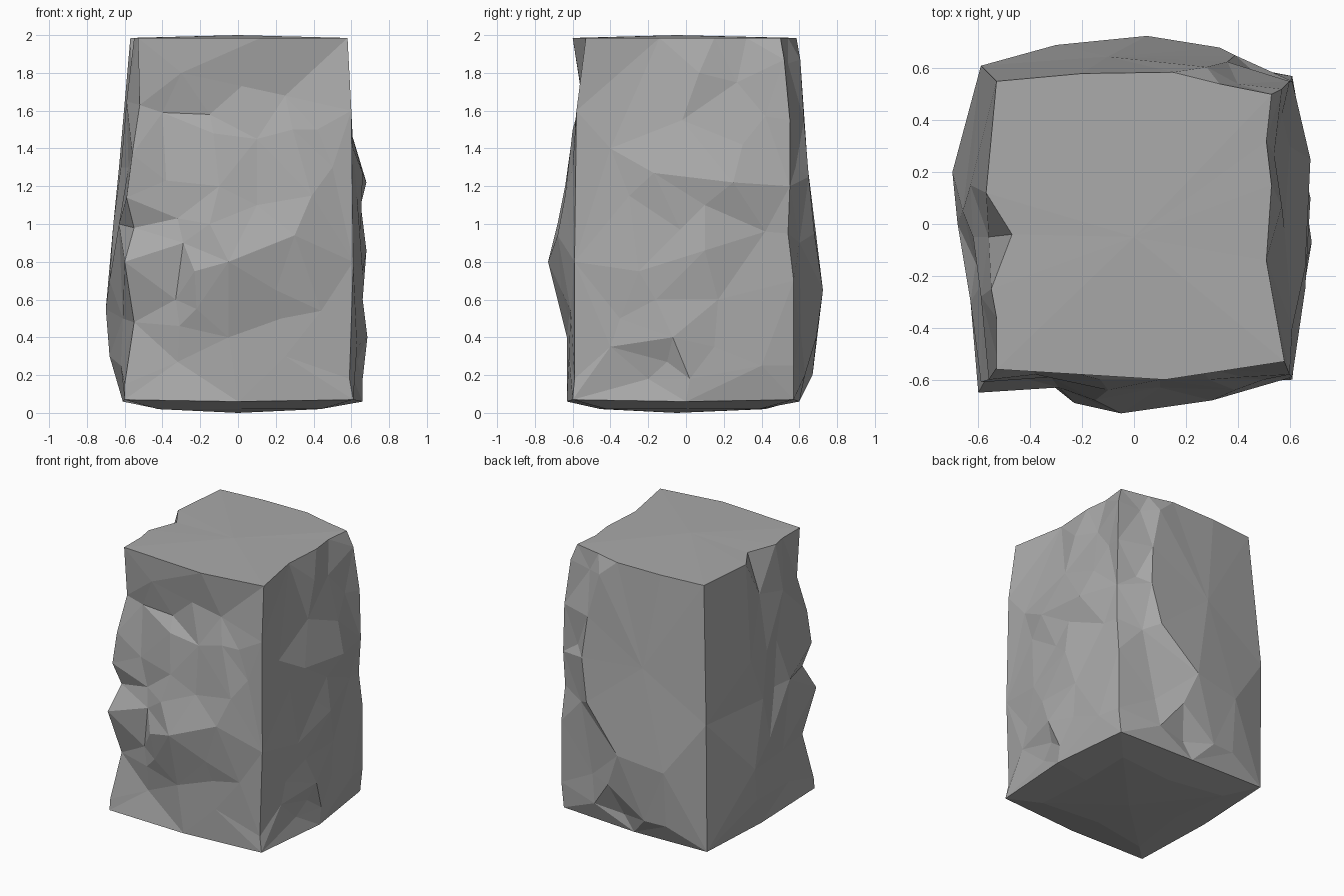
import bpy
import bmesh
from mathutils import Vector
from mathutils.geometry import delaunay_2d_cdt

old_cube = bpy.data.objects.get("Cube")
if old_cube:
    bpy.data.objects.remove(old_cube, do_unlink=True)

HALF = 0.65  # half width of each side when it is laid out flat
RIM = 1.985  # height of the top edge

# Vertical corner edges, top to bottom: (height, x, y)
front_left = [(RIM, -.53, -.56), (1.63, -.52, -.54), (1.37, -.56, -.6), (1.14, -.59, -.61),
              (.98, -.55, -.56), (.8, -.6, -.65), (.48, -.55, -.56), (.15, -.6, -.62),
              (.07, -.6, -.63)]
front_right = [(RIM, .58, -.53), (1.6, .6, -.58), (.8, .61, -.59), (.18, .59, -.59),
               (.07, .61, -.6)]
back_right = [(RIM, .53, .5), (1.87, .57, .52), (1.55, .6, .55), (1.2, .61, .55),
              (.95, .6, .54), (.7, .61, .57), (.25, .61, .57), (.07, .59, .57)]
back_left = [(RIM, -.53, .55), (1.0, -.59, .61), (.07, -.59, .6)]

# Chiselled relief of each side: (position along side, height, distance out)
front_relief = [
    (.12, RIM, .6), (-.3, 1.8, .57), (-.4, 1.59, .53), (-.15, 1.58, .54),
    (.02, 1.73, .56), (.25, 1.68, .55), (.29, 1.5, .6), (.42, 1.5, .59),
    (-.13, 1.48, .6), (.1, 1.45, .6), (-.38, 1.23, .58), (-.1, 1.2, .64),
    (.39, 1.15, .64), (.5, 1.3, .6), (-.32, 1.03, .59), (.1, 1.1, .63),
    (-.15, 1.0, .68), (.3, .94, .68), (-.29, .9, .63), (-.05, .8, .73),
    (-.23, .75, .69), (.44, .54, .61), (.2, .65, .66), (.23, .5, .62),
    (-.33, .6, .61), (-.22, .55, .65), (-.31, .46, .61), (-.32, .27, .58),
    (-.05, .4, .63), (.25, .3, .62), (0, .06, .63)]
right_relief = [
    (-.14, RIM, .51), (.15, RIM, .53), (.32, RIM, .51), (.07, 1.8, .57),
    (.27, 1.75, .54), (.42, 1.57, .57), (-.02, 1.55, .58), (.3, 1.42, .6),
    (-.4, 1.4, .61), (-.17, 1.27, .66), (.25, 1.22, .68), (-.3, 1.15, .63),
    (.1, 1.1, .65), (-.03, .97, .65), (.42, .96, .61), (.1, .86, .68),
    (-.25, .75, .66), (.17, .6, .65), (-.16, .6, .66), (-.35, .5, .63),
    (-.07, .4, .685), (.15, .35, .65), (-.4, .35, .63), (-.1, .27, .63),
    (.4, .25, .64), (.02, .18, .66), (-.2, .18, .61), (0, .06, .66)]
back_relief = [
    (-.2, RIM, .58), (.15, RIM, .585), (.33, RIM, .54), (.28, 1.87, .605),
    (.4, 1.85, .54), (.36, 1.55, .625), (.39, 1.25, .65), (.47, 1.3, .58),
    (-.1, 1.3, .645), (.33, .95, .68), (.43, .9, .6), (.05, .65, .725),
    (-.3, .6, .69), (.15, .4, .69), (.33, .4, .61), (-.13, .2, .67),
    (.08, .17, .6), (.3, .2, .63), (-.3, .2, .66), (0, .06, .6)]
left_relief = [
    (-.36, RIM, .53), (-.25, RIM, .55), (-.04, RIM, .47), (.12, RIM, .57),
    (-.05, 1.7, .56), (-.28, 1.65, .59), (.15, 1.3, .63), (-.05, 1.3, .62),
    (-.22, 1.3, .58), (.05, 1.0, .66), (-.15, 1.0, .61), (-.3, 1.0, .63),
    (.2, .55, .7), (0, .7, .68), (-.25, .5, .61), (.15, .3, .68),
    (-.3, .25, .62), (0, .06, .61)]


def add_side(bm, start, end, relief, place):
    """Triangulate one side between two corner edges and add its facets."""
    flat, solid = [], []
    for edge, u in ((start, -HALF), (end, HALF)):
        for z, x, y in edge:
            flat.append(Vector((u, z)))
            solid.append((x, y, z))
    for u, z, out in relief:
        flat.append(Vector((u, z)))
        solid.append((*place(u, out), z))
    points, _, faces, origin, _, _ = delaunay_2d_cdt(flat, [], [], 0, 0.0001)
    verts = [bm.verts.new(solid[source[0]]) for source in origin]
    for face in faces:
        bm.faces.new([verts[i] for i in face])


def close_rim(bm, is_top):
    """Fill the open top or bottom rim with one face."""
    rim = [e for e in bm.edges if e.is_boundary and (e.verts[0].co.z > 1) == is_top]
    return bmesh.ops.contextual_create(bm, geom=rim)["faces"]


def raise_middle(bm, lid, z):
    """Split a lid into a shallow fan around its middle."""
    for v in bmesh.ops.poke(bm, faces=lid)["verts"]:
        v.co = (0, -.05, z)


# Stone block
bm = bmesh.new()
add_side(bm, front_left, front_right, front_relief, lambda u, out: (u, -out))
add_side(bm, front_right, back_right, right_relief, lambda u, out: (out, u))
add_side(bm, back_left, back_right, back_relief, lambda u, out: (u, out))
add_side(bm, front_left, back_left, left_relief, lambda u, out: (-out, u))
bmesh.ops.remove_doubles(bm, verts=bm.verts, dist=0.0005)
raise_middle(bm, close_rim(bm, True), 2.0)

# Rounded underside
base = close_rim(bm, False)
bmesh.ops.inset_individual(bm, faces=base, thickness=.25)
for v in base[0].verts:
    v.co.z = .02
raise_middle(bm, base, 0)
bmesh.ops.recalc_face_normals(bm, faces=bm.faces)

mesh = bpy.data.meshes.new("stone_block")
bm.to_mesh(mesh)
bm.free()
block = bpy.data.objects.new("stone_block", mesh)
bpy.context.collection.objects.link(block)

# Plain grey stone
stone = bpy.data.materials.new("grey_stone")
stone.use_nodes = True
colour = (.4, .4, .4, 1)
stone.diffuse_color = colour
shader = stone.node_tree.nodes["Principled BSDF"]
shader.inputs["Base Color"].default_value = colour
shader.inputs["Roughness"].default_value = .9
mesh.materials.append(stone)
